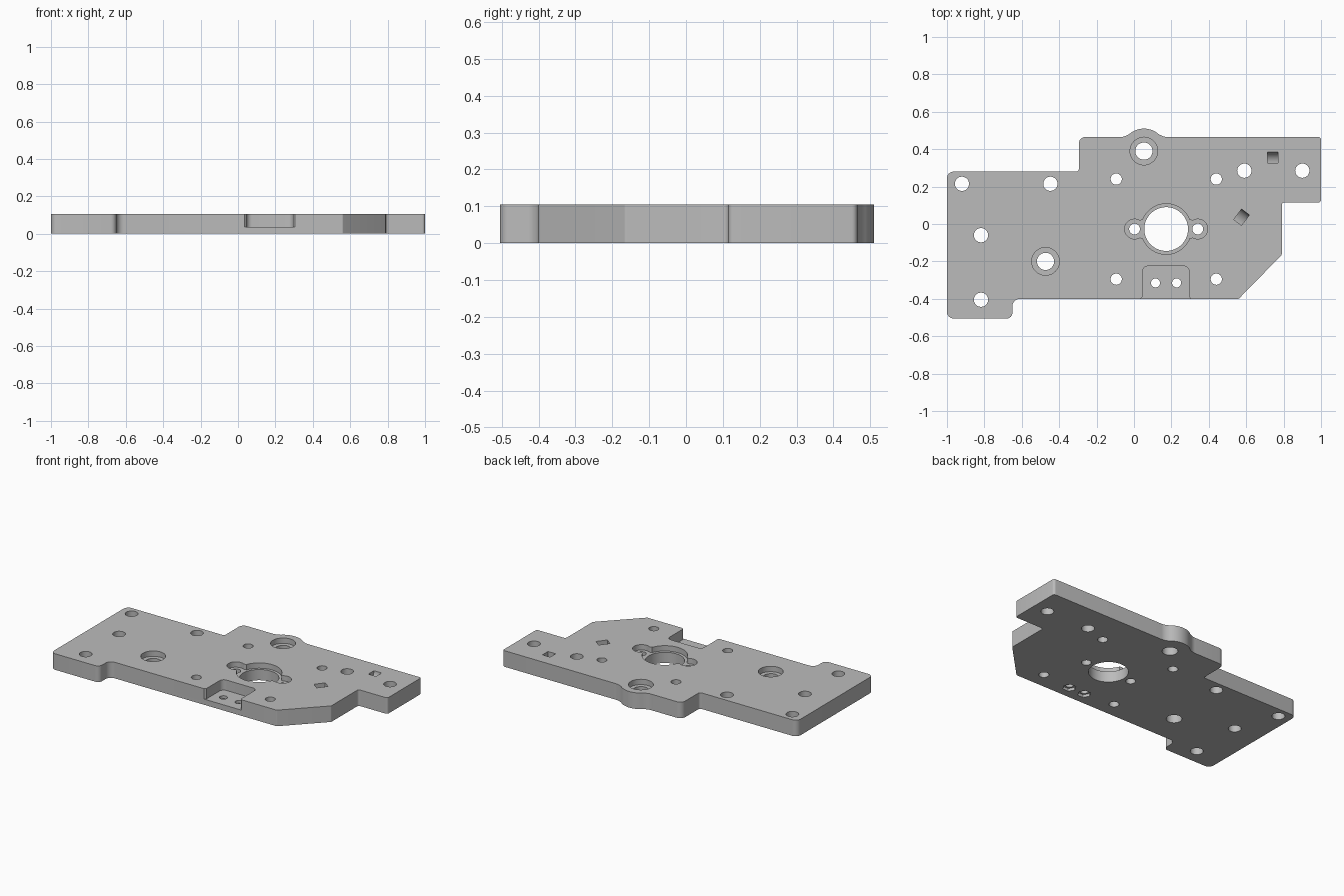
import bpy, bmesh, math
from mathutils import Vector, Matrix

if "Cube" in bpy.data.objects:
    bpy.data.objects.remove(bpy.data.objects["Cube"], do_unlink=True)

HEIGHT = 0.105
TOP = HEIGHT + 0.05   # cutters overshoot the plate
UNDER = -0.05


def arc(x, y, r, start, end, steps):
    angles = [math.radians(start + (end - start) * i / steps) for i in range(steps + 1)]
    return [(x + r * math.cos(a), y + r * math.sin(a), 0) for a in angles]


def circle(x, y, r, sides=40):
    return arc(x, y, r, 0, 360, sides)[:-1]


def rounded(points, steps=6):
    """Replace each corner (x, y, radius) by a tangent arc."""
    out = []
    for i, (x, y, r) in enumerate(points):
        p = Vector((x, y))
        if r == 0:
            out.append(p)
            continue
        u = (Vector(points[i - 1][:2]) - p).normalized()
        v = (Vector(points[(i + 1) % len(points)][:2]) - p).normalized()
        half = u.angle(v) / 2
        centre = p + (u + v).normalized() * r / math.sin(half)
        a = (p + u * r / math.tan(half) - centre) / r
        b = (p + v * r / math.tan(half) - centre) / r
        for k in range(steps + 1):
            out.append(centre + a.slerp(b, k / steps) * r)
    return out


def prism(name, points, z0, z1, matrix=None):
    bm = bmesh.new()
    face = bm.faces.new([bm.verts.new((p.x, p.y, z0)) for p in rounded(points)])
    extruded = bmesh.ops.extrude_face_region(bm, geom=[face])["geom"]
    verts = [g for g in extruded if isinstance(g, bmesh.types.BMVert)]
    bmesh.ops.translate(bm, verts=verts, vec=(0, 0, z1 - z0))
    if matrix:
        bm.transform(matrix)
    bmesh.ops.recalc_face_normals(bm, faces=bm.faces)
    mesh = bpy.data.meshes.new(name)
    bm.to_mesh(mesh)
    bm.free()
    obj = bpy.data.objects.new(name, mesh)
    bpy.context.collection.objects.link(obj)
    return obj


# Plate outline with a round lug on the back edge
lug_x, lug_y, back = 0.053, 0.39, 0.465
outline = [(-1, -0.505, 0.035), (-0.65, -0.505, 0.03), (-0.65, -0.4, 0.04),
           (0.56, -0.4, 0.01), (0.79, -0.165, 0.01), (0.79, 0.115, 0.015),
           (1, 0.115, 0.015), (1, back, 0.015), (lug_x + 0.11, back, 0.08)]
outline += arc(lug_x, lug_y, 0.12, 48, 132, 16)
outline += [(lug_x - 0.11, back, 0.08), (-0.295, back, 0.035),
            (-0.295, 0.28, 0.015), (-1, 0.28, 0.035)]
plate = prism("mounting_plate", outline, 0, HEIGHT)

cutters = []


def cut(points, z0=UNDER, z1=TOP, matrix=None):
    cutters.append(prism("cutter", points, z0, z1, matrix))


# Plain through holes
for x, y in [(-0.92, 0.215), (-0.447, 0.215), (-0.818, -0.06),
             (-0.818, -0.405), (0.59, 0.285), (0.9, 0.285)]:
    cut(circle(x, y, 0.038))
for x in (-0.095, 0.44):
    for y in (-0.295, 0.24):
        cut(circle(x, y, 0.03))

# Counterbored holes
for x, y in [(lug_x, lug_y), (-0.473, -0.2)]:
    cut(circle(x, y, 0.074), HEIGHT - 0.035)
    cut(circle(x, y, 0.046))

# Central bore with an eared recess and two screw holes
cx, cy, ear = 0.172, -0.027, 0.169
recess = arc(cx, cy, 0.135, 21, 159, 28) + arc(cx - ear, cy, 0.053, 60, 300, 24)
recess += arc(cx, cy, 0.135, 201, 339, 28) + arc(cx + ear, cy, 0.053, -120, 120, 24)
cut(recess, HEIGHT - 0.035)
cut(circle(cx, cy, 0.117, 64))
for side in (-1, 1):
    cut(circle(cx + side * ear, cy, 0.029))

# Open pocket on the front edge, with holes and nut traps beneath
cut([(0.035, -0.45, 0), (0.305, -0.45, 0), (0.305, -0.4, 0), (0.295, -0.39, 0),
     (0.295, -0.225, 0.03), (0.045, -0.225, 0.03), (0.045, -0.39, 0),
     (0.035, -0.4, 0)], 0.037)
for x in (0.115, 0.228):
    cut(circle(x, -0.315, 0.024))
    cut(circle(x, -0.315, 0.04, 6), UNDER, 0.018)

# Small pockets with a curved floor sweeping up at one end
stand = Matrix(((0, 0, 1, 0), (1, 0, 0, 0), (0, 1, 0, 0), (0, 0, 0, 1)))
for x, y, width, length, turn in [(0.742, 0.355, 0.056, 0.058, 0),
                                  (0.575, 0.036, 0.052, 0.07, -37),
                                  (0.38, -0.165, 0.052, 0.052, -45)]:
    floor = arc(-length / 2, HEIGHT, length, 270, 360, 10)
    side = floor + [(length / 2, TOP, 0), (-length / 2, TOP, 0)]
    place = Matrix.Translation((x, y, 0)) @ Matrix.Rotation(math.radians(turn), 4, "Z")
    cut(side, -width / 2, width / 2, place @ stand)

# Apply all cuts, then drop the cutters
for c in cutters:
    mod = plate.modifiers.new("cut", "BOOLEAN")
    mod.operation = "DIFFERENCE"
    mod.solver = "EXACT"
    mod.object = c
depsgraph = bpy.context.evaluated_depsgraph_get()
result = bpy.data.meshes.new_from_object(plate.evaluated_get(depsgraph))
plate.modifiers.clear()
plate.data = result
for c in cutters:
    bpy.data.objects.remove(c, do_unlink=True)

# Single grey finish
grey = bpy.data.materials.new("plain_grey")
grey.use_nodes = True
colour = (0.5, 0.5, 0.5, 1)
grey.diffuse_color = colour
grey.node_tree.nodes["Principled BSDF"].inputs["Base Color"].default_value = colour
plate.data.materials.clear()
plate.data.materials.append(grey)

bpy.ops.object.select_all(action="DESELECT")
plate.select_set(True)
bpy.context.view_layer.objects.active = plate
bpy.ops.object.shade_smooth_by_angle(angle=math.radians(30))
